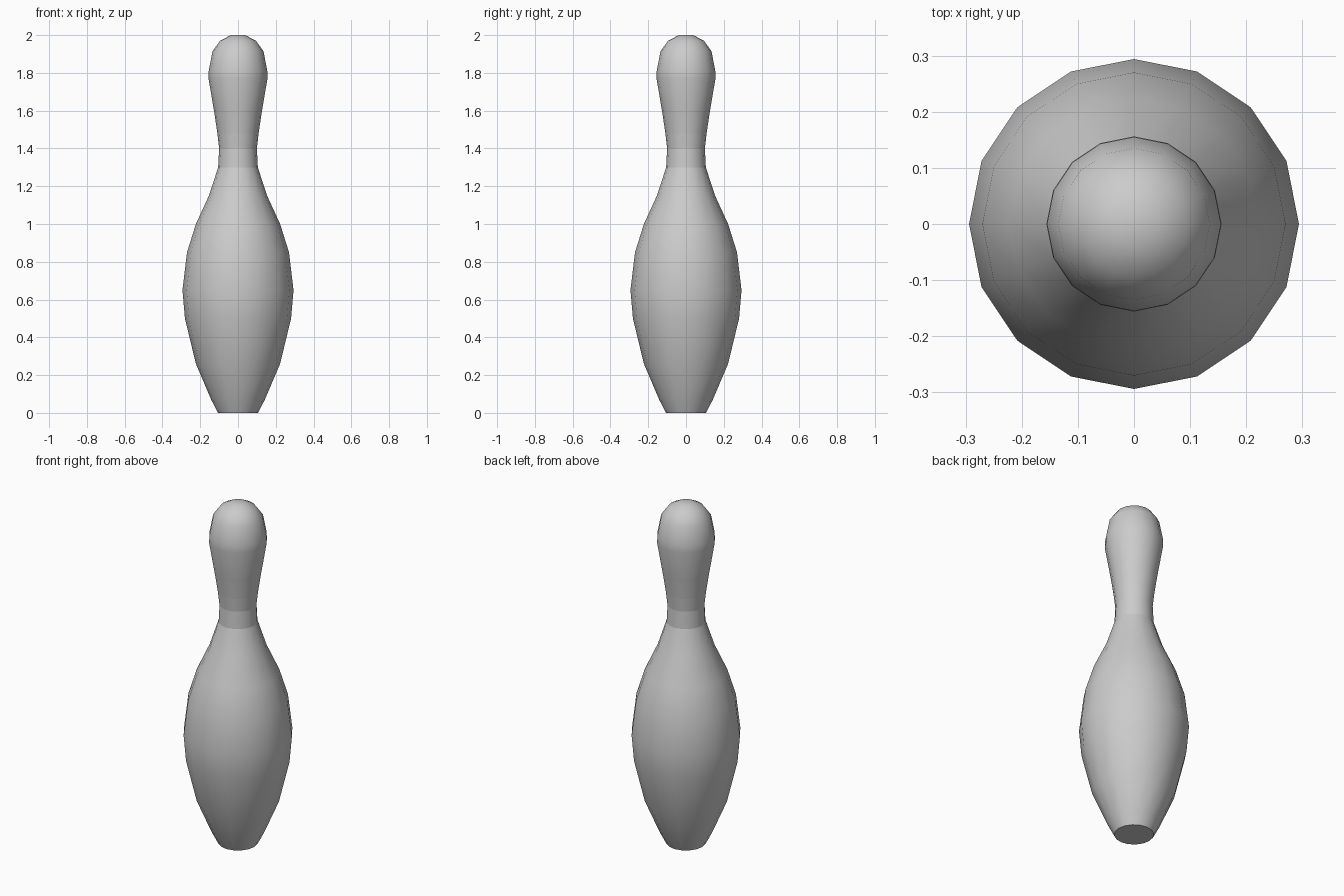
import bpy
import bmesh
from math import cos, sin, tau

cube = bpy.data.objects.get("Cube")
if cube:
    bpy.data.objects.remove(cube, do_unlink=True)

SIDES = 16

# Outline of the pin from base to crown: (radius, height)
PROFILE = [
    (0.106, 0.0), (0.142, 0.07), (0.223, 0.26), (0.281, 0.5),
    (0.294, 0.65), (0.27, 0.85), (0.223, 1.0), (0.154, 1.15),
    (0.105, 1.3), (0.1, 1.4), (0.109, 1.48), (0.124, 1.58),
    (0.156, 1.77), (0.155, 1.81), (0.135, 1.915), (0.095, 1.97),
    (0.038, 2.0),
]
# Heights of the creased rings: base rim and neck bands
CREASES = (0.0, 1.3, 1.4, 1.48, 1.58)

# Single painted surface
grey = bpy.data.materials.new("light_grey")
grey.use_nodes = True
colour = (0.6, 0.6, 0.6, 1)
grey.diffuse_color = colour
grey.node_tree.nodes["Principled BSDF"].inputs["Base Color"].default_value = colour

# Turned body: rings joined by quads, closed at both ends
bm = bmesh.new()
rings = [
    [bm.verts.new((r * cos(tau * i / SIDES), r * sin(tau * i / SIDES), z))
     for i in range(SIDES)]
    for r, z in PROFILE
]
for low, high in zip(rings, rings[1:]):
    for i in range(SIDES):
        j = (i + 1) % SIDES
        bm.faces.new((low[i], low[j], high[j], high[i]))
bm.faces.new(rings[0][::-1])
bm.faces.new(rings[-1])
for face in bm.faces:
    face.smooth = True

# Crease the neck bands and the base rim
for edge in bm.edges:
    a, b = (v.co.z for v in edge.verts)
    if abs(a - b) < 1e-5 and any(abs(a - z) < 1e-4 for z in CREASES):
        edge.smooth = False

mesh = bpy.data.meshes.new("pin_body")
bm.to_mesh(mesh)
bm.free()
mesh.materials.append(grey)
pin = bpy.data.objects.new("pin_body", mesh)
bpy.context.collection.objects.link(pin)
